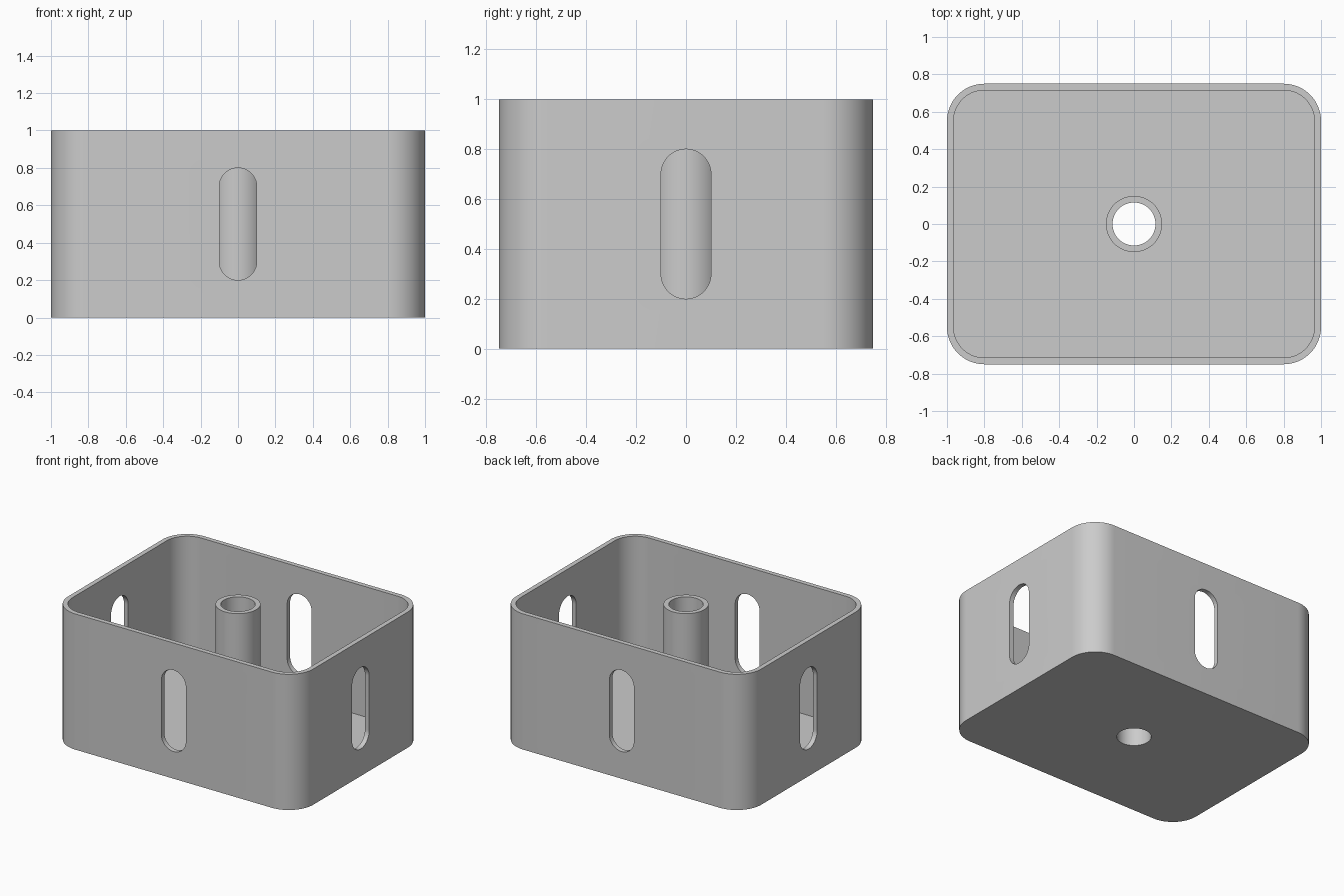
import bpy, bmesh, math
from mathutils import Matrix

cube = bpy.data.objects.get("Cube")
if cube:
    bpy.data.objects.remove(cube)

WALL, FLOOR, HEIGHT = 0.035, 0.04, 1.0
HALF_X, HALF_Y, CORNER = 1.0, 0.75, 0.2
POST_R, BORE_R = 0.15, 0.115

grey = bpy.data.materials.new("plain grey")
grey.use_nodes = True
grey.diffuse_color = (0.6, 0.6, 0.6, 1)
grey.node_tree.nodes["Principled BSDF"].inputs["Base Color"].default_value = grey.diffuse_color


def rounded_prism(name, hx, hy, r, z0, z1, steps=16):
    """Vertical prism with a rounded rectangular outline; a circle when hx = hy = r."""
    bm = bmesh.new()
    pts = []
    for k, (sx, sy) in enumerate([(1, 1), (-1, 1), (-1, -1), (1, -1)]):
        for i in range(steps + 1):
            a = (k + i / steps) * math.pi / 2
            pts.append((sx * (hx - r) + r * math.cos(a), sy * (hy - r) + r * math.sin(a), z0))
    face = bm.faces.new([bm.verts.new(p) for p in pts])
    top = bmesh.ops.extrude_face_region(bm, geom=[face])["geom"]
    bmesh.ops.translate(bm, vec=(0, 0, z1 - z0),
                        verts=[v for v in top if isinstance(v, bmesh.types.BMVert)])
    bmesh.ops.remove_doubles(bm, verts=bm.verts, dist=1e-5)
    bmesh.ops.recalc_face_normals(bm, faces=bm.faces)
    mesh = bpy.data.meshes.new(name)
    bm.to_mesh(mesh)
    bm.free()
    obj = bpy.data.objects.new(name, mesh)
    bpy.context.collection.objects.link(obj)
    mesh.materials.append(grey)
    return obj


def combine(target, other, operation):
    """Apply a boolean and discard the helper."""
    bpy.context.view_layer.objects.active = target
    mod = target.modifiers.new(operation, 'BOOLEAN')
    mod.operation, mod.object, mod.solver = operation, other, 'EXACT'
    bpy.ops.object.modifier_apply(modifier=mod.name)
    bpy.data.objects.remove(other)


# Open box with rounded vertical corners
box = rounded_prism("box_with_post", HALF_X, HALF_Y, CORNER, 0, HEIGHT)
combine(box, rounded_prism("cavity", HALF_X - WALL, HALF_Y - WALL, CORNER - WALL,
                           FLOOR, HEIGHT + 0.2), 'DIFFERENCE')

# Upright slots in the middle of all four walls
for name, sx, sy in [("front", 0, -1), ("back", 0, 1), ("left", 1, 0), ("right", -1, 0)]:
    slot = rounded_prism(name + "_slot", 0.1, 0.3, 0.1, -0.15, 0.15)
    turn = Matrix.Rotation(math.pi / 2 if sx else 0, 4, 'Z') @ Matrix.Rotation(math.pi / 2, 4, 'X')
    slot.data.transform(Matrix.Translation((sx * HALF_X, sy * HALF_Y, 0.5)) @ turn)
    combine(box, slot, 'DIFFERENCE')

# Hollow centre post, bored through the floor
combine(box, rounded_prism("post", POST_R, POST_R, POST_R, FLOOR / 2, HEIGHT), 'UNION')
combine(box, rounded_prism("bore", BORE_R, BORE_R, BORE_R, -0.1, HEIGHT + 0.1), 'DIFFERENCE')

# Smooth curved walls, crisp edges
bpy.ops.object.select_all(action='DESELECT')
box.select_set(True)
bpy.context.view_layer.objects.active = box
bpy.ops.object.shade_smooth_by_angle(angle=math.radians(30))
